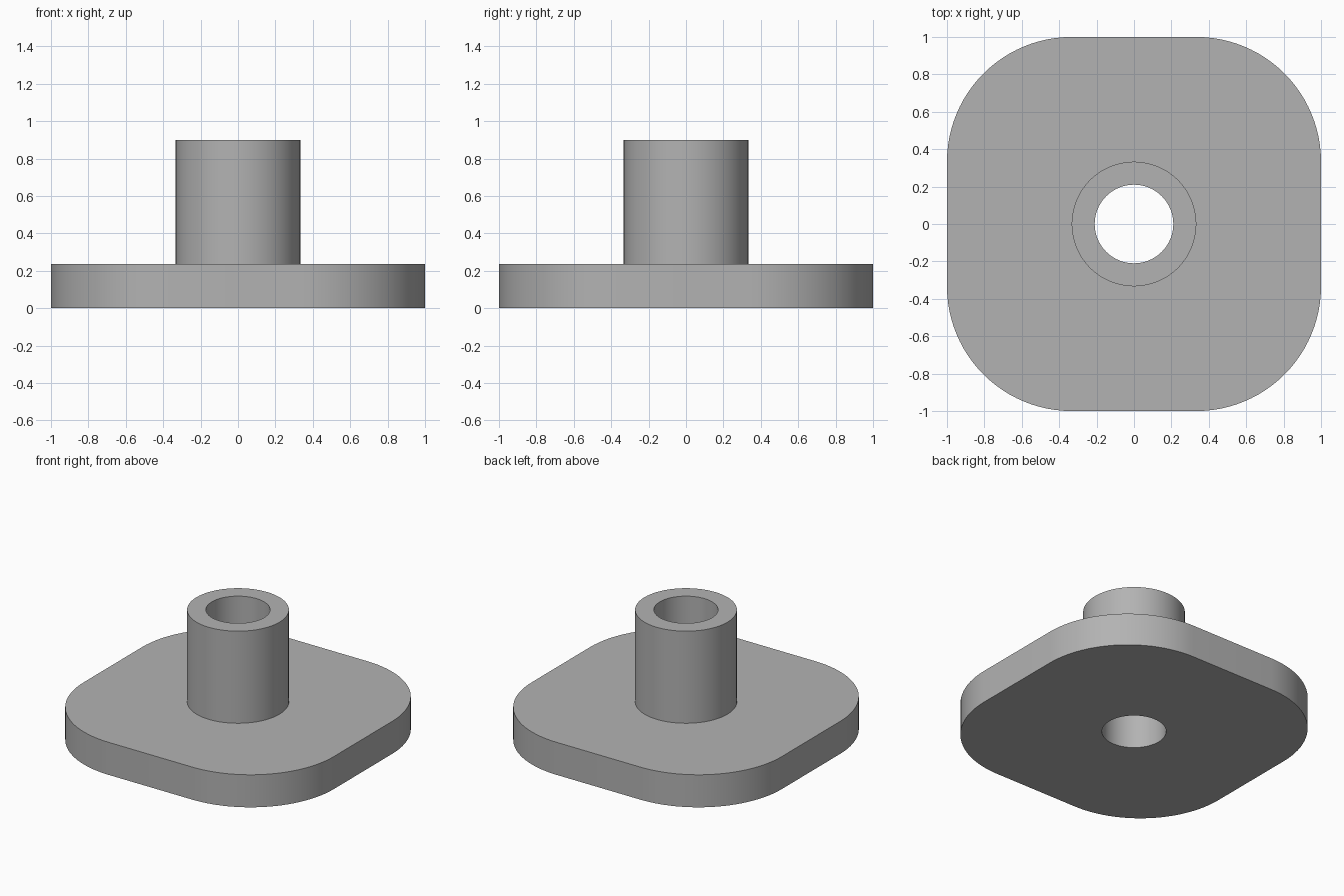
import bpy
import bmesh
from math import cos, sin, pi, radians

cube = bpy.data.objects.get("Cube")
if cube:
    bpy.data.objects.remove(cube, do_unlink=True)

STEPS = 24                    # segments per rounded corner
COUNT = 4 * (STEPS + 1)       # points per ring
CORNER = 0.667                # plate corner radius
PLATE_TOP, SLEEVE_TOP = 0.235, 0.9
SLEEVE_R, BORE_R = 0.333, 0.21


def circle(radius):
    angles = [2 * pi * (i + 0.5) / COUNT for i in range(COUNT)]
    return [(radius * cos(a), radius * sin(a)) for a in angles]


def rounded_square(half, radius):
    inset = half - radius
    points = []
    for quarter in range(4):
        start = quarter * pi / 2
        sx = 1 if quarter in (0, 3) else -1
        sy = 1 if quarter < 2 else -1
        for j in range(STEPS + 1):
            a = start + pi / 2 * j / STEPS
            points.append((sx * inset + radius * cos(a), sy * inset + radius * sin(a)))
    return points


# Grey metal
grey = bpy.data.materials.new("grey_metal")
grey.use_nodes = True
colour = (0.45, 0.45, 0.45, 1)
grey.diffuse_color = colour
grey.node_tree.nodes["Principled BSDF"].inputs["Base Color"].default_value = colour

# Plate, sleeve and through bore as one closed skin of rings
plate = rounded_square(1, CORNER)
sleeve, bore = circle(SLEEVE_R), circle(BORE_R)
rings = [(bore, 0), (plate, 0), (plate, PLATE_TOP),
         (sleeve, PLATE_TOP), (sleeve, SLEEVE_TOP), (bore, SLEEVE_TOP)]

bm = bmesh.new()
loops = [[bm.verts.new((x, y, z)) for x, y in outline] for outline, z in rings]
for k, low in enumerate(loops):
    high = loops[(k + 1) % len(loops)]
    for i in range(COUNT):
        n = (i + 1) % COUNT
        bm.faces.new((low[i], low[n], high[n], high[i]))
bmesh.ops.recalc_face_normals(bm, faces=bm.faces)

mesh = bpy.data.meshes.new("flanged_sleeve")
bm.to_mesh(mesh)
bm.free()
mesh.materials.append(grey)
flange = bpy.data.objects.new("flanged_sleeve", mesh)
bpy.context.collection.objects.link(flange)

# Smooth walls with crisp rims
bpy.ops.object.select_all(action="DESELECT")
flange.select_set(True)
bpy.context.view_layer.objects.active = flange
bpy.ops.object.shade_smooth_by_angle(angle=radians(30))
